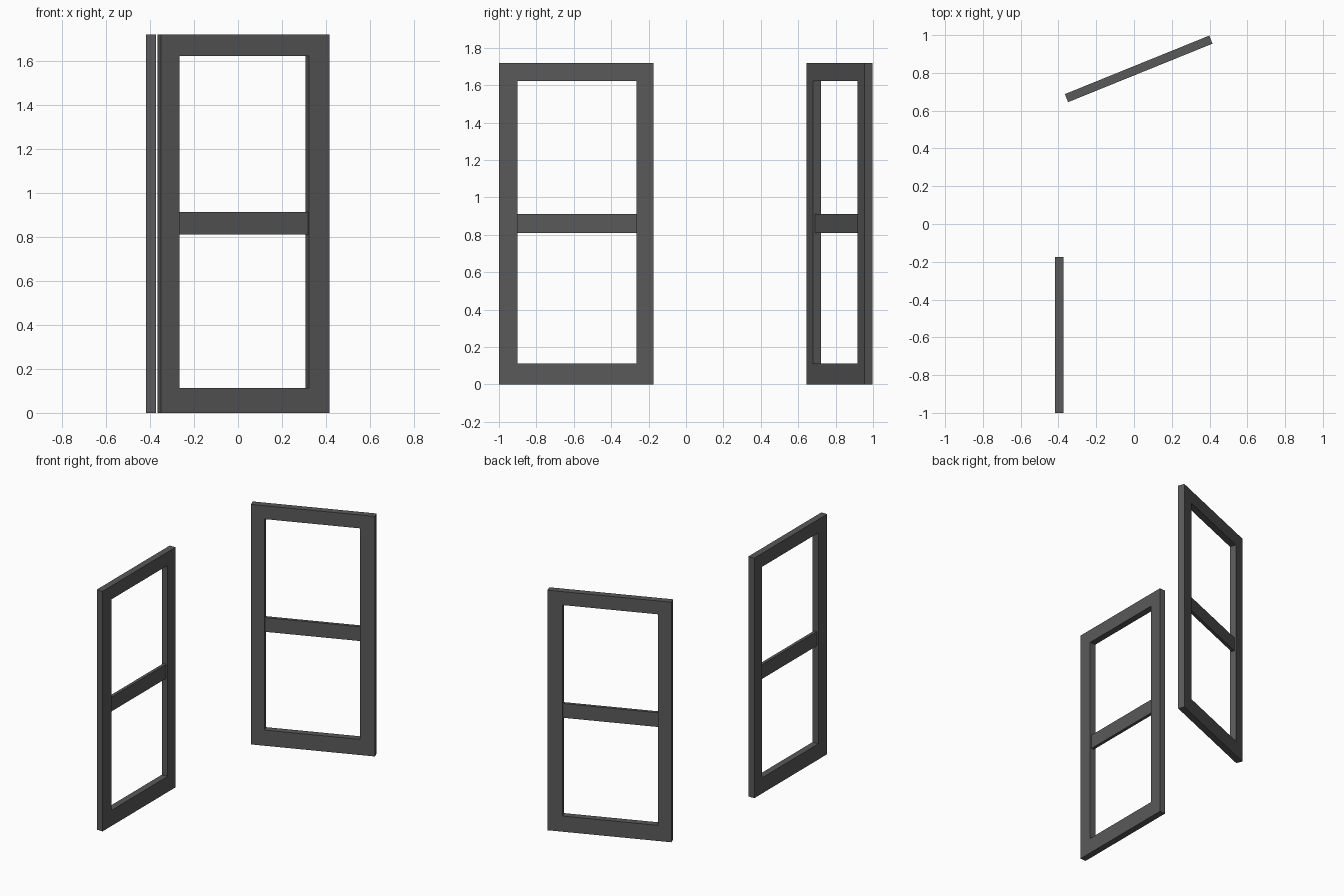
import bpy, bmesh
from math import radians

if "Cube" in bpy.data.objects:
    bpy.data.objects.remove(bpy.data.objects["Cube"])

W, H, T = 0.825, 1.718, 0.046      # panel width, height, thickness
X0, X1 = 0.09, 0.725               # opening sides
Z0, Z1 = 0.112, 1.622              # opening bottom and top

mat = bpy.data.materials.new("dark_grey")
mat.diffuse_color = (0.1, 0.1, 0.1, 1)
mat.use_nodes = True
mat.node_tree.nodes["Principled BSDF"].inputs["Base Color"].default_value = mat.diffuse_color


def rect(x0, x1, z0, z1):
    return [(x0, z0), (x1, z0), (x1, z1), (x0, z1)]


def finish(bm, name, loc, angle):
    bmesh.ops.recalc_face_normals(bm, faces=bm.faces)
    mesh = bpy.data.meshes.new(name)
    bm.to_mesh(mesh)
    bm.free()
    mesh.materials.append(mat)
    ob = bpy.data.objects.new(name, mesh)
    ob.location = loc
    ob.rotation_euler.z = radians(angle)
    bpy.context.collection.objects.link(ob)


def panel(name, loc, angle):
    # surrounding frame: four loops joined into a closed rectangular ring
    bm = bmesh.new()
    outer, inner = rect(0, W, 0, H), rect(X0, X1, Z0, Z1)
    loops = [[bm.verts.new((x, y, z)) for x, z in pts]
             for pts, y in ((outer, 0), (inner, 0), (inner, T), (outer, T))]
    for k in range(4):
        a, b = loops[k], loops[(k + 1) % 4]
        for i in range(4):
            j = (i + 1) % 4
            bm.faces.new((a[i], a[j], b[j], b[i]))
    finish(bm, name + "_frame", loc, angle)

    # middle rail, thinner than the frame and centred in its depth
    bm = bmesh.new()
    bmesh.ops.create_cube(bm, size=1)
    for v in bm.verts:
        v.co.x = X0 if v.co.x < 0 else X1
        v.co.y = 0.012 if v.co.y < 0 else T - 0.012
        v.co.z = 0.81 if v.co.z < 0 else 0.912
    finish(bm, name + "_middle_rail", loc, angle)


panel("side_panel", (-0.418, -0.175, 0), -90)
panel("angled_panel", (-0.349, 0.645, 0), 22.05)
